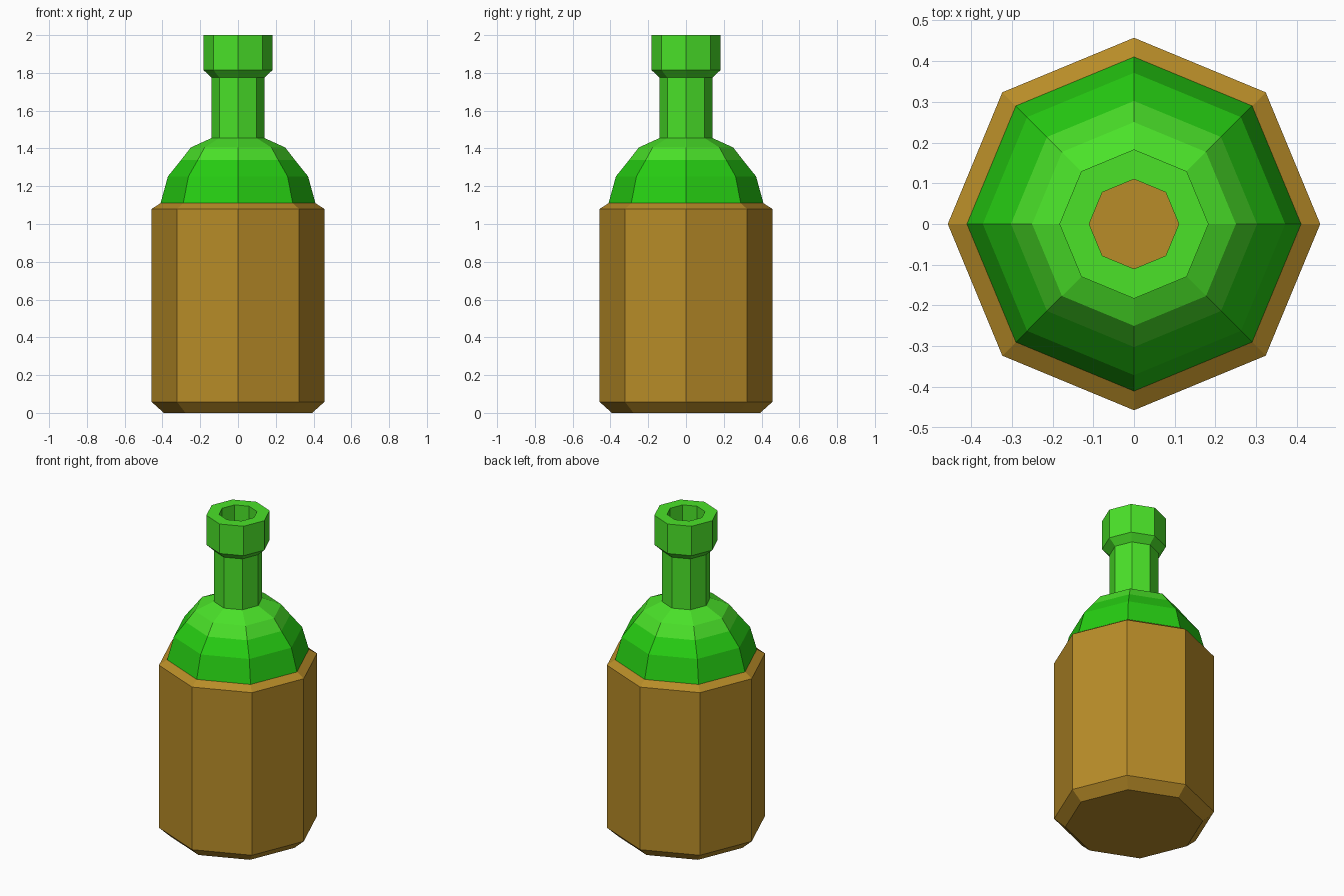
import bpy, bmesh, math

if "Cube" in bpy.data.objects:
    bpy.data.objects.remove(bpy.data.objects["Cube"])

SIDES = 8


def material(name, rgb):
    m = bpy.data.materials.new(name)
    m.diffuse_color = (*rgb, 1.0)
    m.use_nodes = True
    m.node_tree.nodes["Principled BSDF"].inputs["Base Color"].default_value = m.diffuse_color
    return m


brown = material("brown wrap", (0.479, 0.262, 0.021))
light_green = material("light green glass", (0.069, 0.76, 0.022))
deep_green = material("deep green glass", (0.019, 0.61, 0.006))


def lathe(name, profile, mats, cap_start=False, cap_end=False, rule=None):
    """Revolve (radius, height) points into a flat-faced octagonal part."""
    bm = bmesh.new()
    rings = []
    for r, z in profile:
        rings.append([bm.verts.new((r * math.cos(2 * math.pi * i / SIDES),
                                    r * math.sin(2 * math.pi * i / SIDES), z))
                      for i in range(SIDES)])
    for a, b in zip(rings, rings[1:]):
        for i in range(SIDES):
            j = (i + 1) % SIDES
            bm.faces.new((a[i], a[j], b[j], b[i]))
    if cap_start:
        bm.faces.new(rings[0][::-1])
    if cap_end:
        bm.faces.new(rings[-1])
    bm.normal_update()
    if rule:
        for f in bm.faces:
            f.material_index = rule(f.calc_center_median())
    me = bpy.data.meshes.new(name)
    bm.to_mesh(me)
    bm.free()
    for m in mats:
        me.materials.append(m)
    ob = bpy.data.objects.new(name, me)
    bpy.context.collection.objects.link(ob)
    return ob


# Brown lower body, closed at both ends; its top shows down the neck
lathe("body", [(0.393, 0.0), (0.457, 0.058), (0.457, 1.08), (0.41, 1.11)],
      [brown], cap_start=True, cap_end=True)

# Green shoulder, deeper green below the colour line
lathe("shoulder", [(0.41, 1.11), (0.371, 1.252), (0.302, 1.338),
                   (0.25, 1.405), (0.14, 1.455)],
      [light_green, deep_green],
      rule=lambda c: 1 if c.z < 1.338 else 0)

# Neck, lip and open bore
lathe("neck_and_lip", [(0.14, 1.455), (0.14, 1.775), (0.183, 1.815),
                       (0.183, 2.0), (0.11, 2.0), (0.11, 1.11)],
      [light_green])
